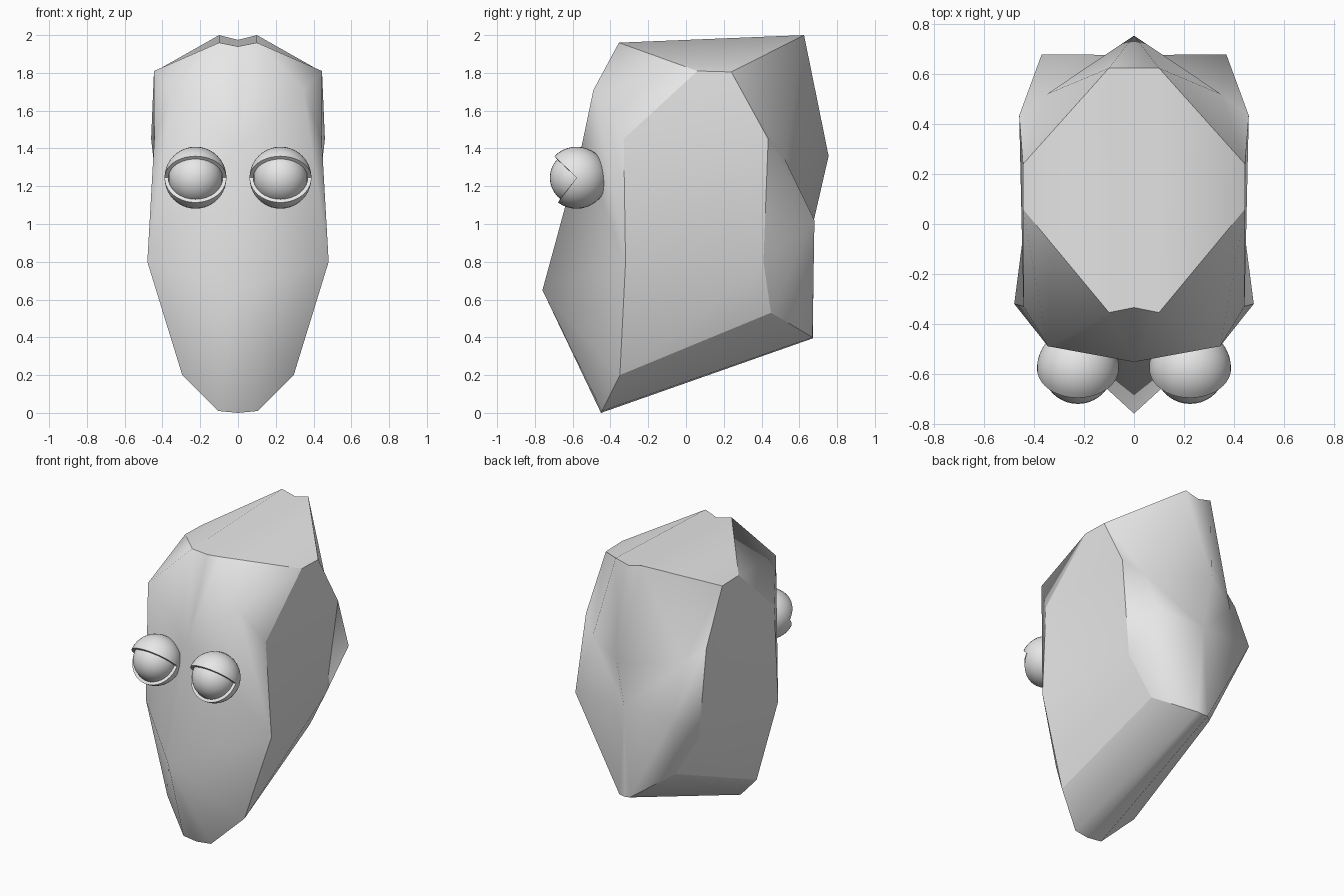
import bpy, bmesh, math
from mathutils import Matrix, Vector

cube = bpy.data.objects.get("Cube")
if cube:
    bpy.data.objects.remove(cube)

grey = bpy.data.materials.new("light_grey")
grey.use_nodes = True
grey.diffuse_color = (0.8, 0.8, 0.8, 1)
grey.node_tree.nodes["Principled BSDF"].inputs["Base Color"].default_value = (0.8, 0.8, 0.8, 1)


def make_object(name, bm):
    mesh = bpy.data.meshes.new(name)
    bm.to_mesh(mesh)
    bm.free()
    mesh.materials.append(grey)
    obj = bpy.data.objects.new(name, mesh)
    bpy.context.collection.objects.link(obj)
    return obj


# Corner points of the head, left half
POINTS = {
    # middle line
    "mid_chin": (0, -.45, 0), "mid_nose": (0, -.76, .65), "mid_brow": (0, -.553, 1.41),
    "mid_crown": (0, -.335, 1.94), "mid_rear": (0, .625, 1.975),
    "mid_back": (0, .755, 1.36), "mid_low": (0, .677, 1.02), "mid_tail": (0, .672, .395),
    # beside the middle line
    "chin": (.105, -.445, .01), "crown": (.1, -.355, 1.96), "rear": (.1, .625, 2),
    "dent": (.35, .52, 1.35), "hip": (.37, .68, 1.02), "tail": (.04, .67, .4),
    # outline of the side panel
    "cheek": (.345, -.49, 1.71), "f1": (.295, -.35, .2), "f2": (.48, -.32, .8),
    "f3": (.443, -.33, 1.45), "t1": (.445, .06, 1.81), "t2": (.445, .24, 1.805),
    "b3": (.46, .435, 1.45), "b2": (.385, .41, .8), "b1": (.235, .45, .53),
}

# Panels: smooth inside, sharp where two of them meet
PANELS = {
    "front": ["mid_chin chin mid_nose", "chin f1 mid_nose", "f1 f2 mid_nose",
              "mid_nose f2 mid_brow", "f2 cheek mid_brow", "f2 f3 cheek",
              "mid_brow cheek crown mid_crown", "cheek f3 t1", "cheek t1 crown"],
    "top": ["mid_crown crown rear mid_rear", "crown t1 t2 rear"],
    "side": ["f1 f2 b2 b1", "f2 f3 b2", "f3 b3 b2", "f3 t1 t2 b3"],
    "back": ["rear t2 dent", "t2 b3 dent", "rear dent mid_back", "mid_rear rear mid_back",
             "mid_back dent mid_low", "dent hip mid_low", "b3 hip dent", "hip b3 b2",
             "mid_low hip tail mid_tail", "hip b2 b1 tail"],
    "bottom": ["mid_chin chin tail mid_tail", "chin f1 b1 tail"],
}


def build_head():
    bm = bmesh.new()
    verts, panel_of = {}, {}

    def vert(name, side):
        x, y, z = POINTS[name]
        key = (name, side if x else 0)
        if key not in verts:
            verts[key] = bm.verts.new((x * side, y, z))
        return verts[key]

    for side in (1, -1):
        for panel, faces in PANELS.items():
            for names in faces:
                face = bm.faces.new([vert(n, side) for n in names.split()])
                face.smooth = True
                panel_of[face] = panel
    bmesh.ops.recalc_face_normals(bm, faces=bm.faces)
    for edge in bm.edges:
        edge.smooth = len({panel_of[f] for f in edge.link_faces}) == 1
    return make_object("head", bm)


def build_eyeball(name, centre):
    bm = bmesh.new()
    bmesh.ops.create_uvsphere(bm, u_segments=32, v_segments=20, radius=.142,
                              matrix=Matrix.Rotation(math.pi / 2, 4, "Y"))
    for face in bm.faces:
        face.smooth = True
    make_object(name, bm).location = centre


# Eyelid: a ball shell with a wedge left open at the front
def build_eyelid(name, centre, radius=.164, upper=44, lower=53):
    bm = bmesh.new()
    start = math.radians(upper)
    front = Vector((0, -math.cos(start), math.sin(start)))
    arc = []
    for i in range(21):
        a = math.pi * i / 20
        arc.append(bm.verts.new(radius * (math.cos(a) * Vector((1, 0, 0)) + math.sin(a) * front)))
    edges = [bm.edges.new(pair) for pair in zip(arc, arc[1:])]
    bmesh.ops.spin(bm, geom=arc + edges, cent=(0, 0, 0), axis=(-1, 0, 0),
                   angle=math.radians(360 - upper - lower), steps=28)
    bmesh.ops.remove_doubles(bm, verts=bm.verts, dist=.0005)
    for face in bm.faces:
        face.normal_update()
        if face.normal.dot(face.calc_center_median()) < 0:
            face.normal_flip()
    obj = make_object(name, bm)
    obj.location = centre
    shell = obj.modifiers.new("thickness", "SOLIDIFY")
    shell.thickness = .02
    shell.offset = -1
    bpy.ops.object.select_all(action="DESELECT")
    obj.select_set(True)
    bpy.context.view_layer.objects.active = obj
    bpy.ops.object.modifier_apply(modifier=shell.name)
    bpy.ops.object.shade_smooth_by_angle(angle=math.radians(40))


build_head()
for label, side in (("left", 1), ("right", -1)):
    centre = (.225 * side, -.579, 1.245)
    build_eyeball(label + "_eyeball", centre)
    build_eyelid(label + "_eyelid", centre)
